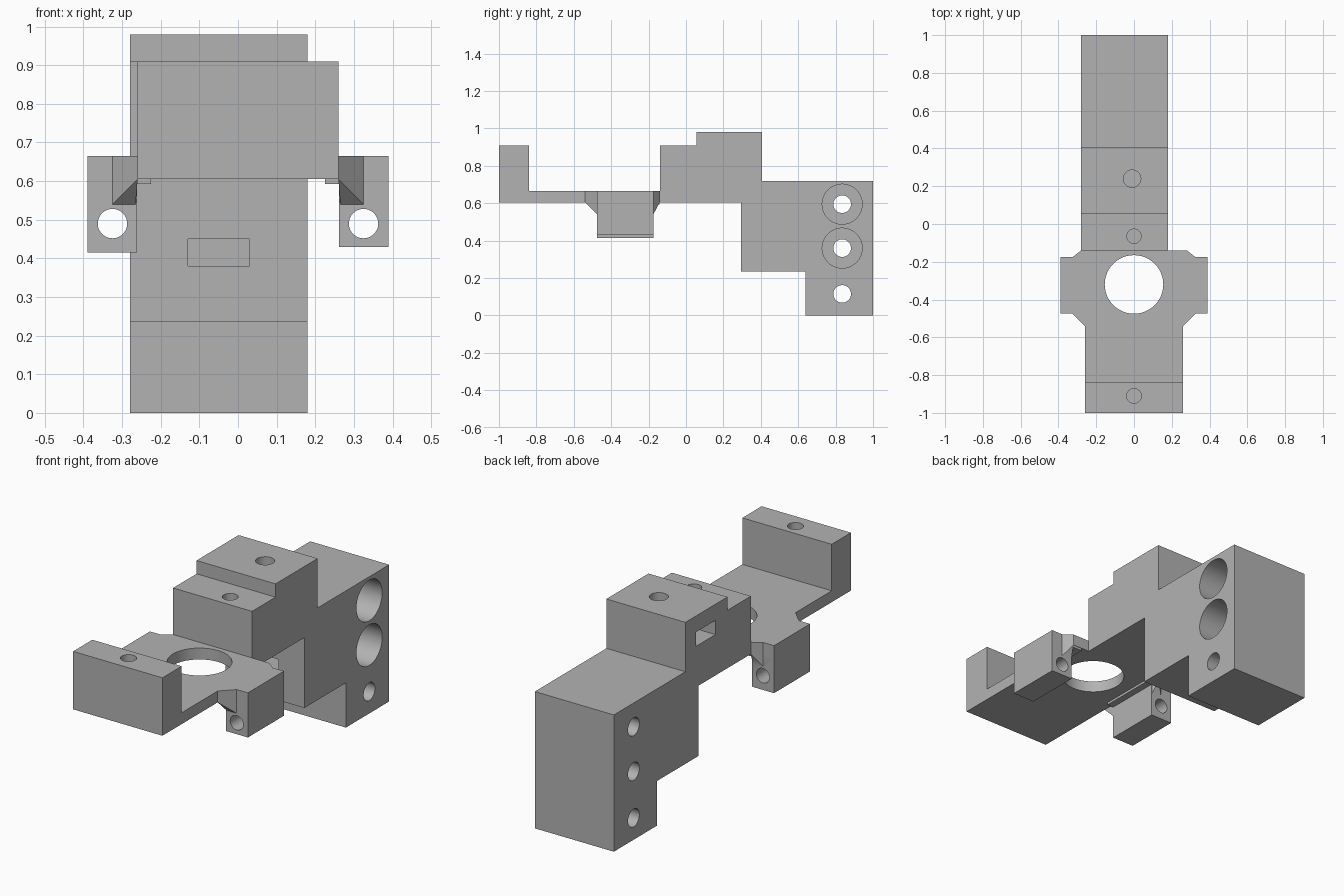
import bpy, bmesh, math
from mathutils import Vector, Matrix

cube = bpy.data.objects.get("Cube")
if cube:
    bpy.data.objects.remove(cube, do_unlink=True)

grey = bpy.data.materials.new("plain grey")
grey.use_nodes = True
grey.diffuse_color = (0.45, 0.45, 0.45, 1)
grey.node_tree.nodes["Principled BSDF"].inputs["Base Color"].default_value = (0.45, 0.45, 0.45, 1)


def finish(bm, name):
    bmesh.ops.recalc_face_normals(bm, faces=bm.faces)
    mesh = bpy.data.meshes.new(name)
    bm.to_mesh(mesh)
    bm.free()
    mesh.materials.append(grey)
    obj = bpy.data.objects.new(name, mesh)
    bpy.context.collection.objects.link(obj)
    return obj


def prism(name, outline, axis, lo, hi):
    """Extrude a 2D outline along x (outline in yz) or z (outline in xy)."""
    bm = bmesh.new()
    place = (lambda a, b: (lo, a, b)) if axis == "X" else (lambda a, b: (a, b, lo))
    face = bm.faces.new([bm.verts.new(place(a, b)) for a, b in outline])
    new = bmesh.ops.extrude_face_region(bm, geom=[face])["geom"]
    move = Vector((hi - lo, 0, 0) if axis == "X" else (0, 0, hi - lo))
    bmesh.ops.translate(bm, vec=move, verts=[v for v in new if isinstance(v, bmesh.types.BMVert)])
    return finish(bm, name)


def box(name, x0, x1, y0, y1, z0, z1):
    return prism(name, [(x0, y0), (x1, y0), (x1, y1), (x0, y1)], "Z", z0, z1)


def hull(name, points):
    bm = bmesh.new()
    for p in points:
        bm.verts.new(p)
    bmesh.ops.convex_hull(bm, input=bm.verts)
    return finish(bm, name)


def rod(center, axis, radius, length):
    turn = {"X": Matrix.Rotation(math.pi / 2, 4, "Y"),
            "Y": Matrix.Rotation(math.pi / 2, 4, "X"), "Z": Matrix()}[axis]
    bm = bmesh.new()
    bmesh.ops.create_cone(bm, cap_ends=True, segments=48, radius1=radius, radius2=radius,
                          depth=length, matrix=Matrix.Translation(center) @ turn)
    return finish(bm, "hole_cutter")


def combine(target, tool, operation):
    mod = target.modifiers.new("join", "BOOLEAN")
    mod.operation, mod.solver, mod.object = operation, "EXACT", tool
    bpy.context.view_layer.objects.active = target
    bpy.ops.object.modifier_apply(modifier=mod.name)
    bpy.data.objects.remove(tool, do_unlink=True)


def cut(target, tool):
    combine(target, tool, "DIFFERENCE")


def add(target, tool):
    combine(target, tool, "UNION")


# Stepped main body
body = prism("stepped_body", [
    (-0.14, 0.605), (-0.14, 0.91), (0.055, 0.91), (0.055, 0.98), (0.405, 0.98), (0.405, 0.72),
    (1, 0.72), (1, 0), (0.64, 0), (0.64, 0.235), (0.295, 0.235), (0.295, 0.605)], "X", -0.28, 0.18)

# Side bolt holes, the upper two counterbored from the left
for z in (0.595, 0.36, 0.115):
    cut(body, rod((0, 0.835, z), "X", 0.047, 2))
    if z > 0.2:
        cut(body, rod((0.12, 0.835, z), "X", 0.107, 0.2))

# Top screw holes and nut slots
cut(body, rod((-0.01, 0.24, 0.9), "Z", 0.046, 0.4))
cut(body, rod((0, -0.065, 0.9), "Z", 0.038, 0.4))
cut(body, box("nut_slot", -0.4, 0.07, 0.155, 0.315, 0.82, 0.895))
cut(body, box("nut_slot", -0.13, 0.03, 0.2, 0.52, 0.38, 0.45))

# Front arm plate, outline mirrored across the middle
half = [(0.26, -1), (0.26, -0.54), (0.325, -0.475), (0.39, -0.475),
        (0.39, -0.175), (0.325, -0.175), (0.28, -0.14)]
arm = prism("front_arm", half + [(-x, y) for x, y in reversed(half)], "Z", 0.605, 0.665)
add(arm, box("front_wall", -0.26, 0.26, -1, -0.84, 0.63, 0.91))

# Hanging ears with corner gussets and inner ribs
for s, bottom in ((1, 0.43), (-1, 0.415)):
    x0, x1 = sorted((s * 0.262, s * 0.39))
    add(arm, box("ear", x0, x1, -0.475, -0.175, bottom, 0.64))
    for y_tip, x_tip, y_ear in ((-0.54, 0.26, -0.475), (-0.14, 0.28, -0.175)):
        inside = -0.32
        add(arm, hull("gusset", [
            (s * x, y, z) for x, y, z in (
                (x_tip, y_tip, 0.605), (x_tip, y_tip, 0.64), (0.325, y_ear, 0.54),
                (0.325, y_ear, 0.64), (0.265, y_ear, 0.54), (0.265, y_ear, 0.64),
                (0.265, inside, 0.54), (0.325, inside, 0.54),
                (0.265, inside, 0.64), (0.325, inside, 0.64))]))
    r0, r1 = sorted((s * 0.225, s * 0.28))
    add(arm, box("rib", r0, r1, -0.475, -0.142, 0.592, 0.63))

# Arm holes: large round opening, wall screw hole, ear rod holes
cut(arm, rod((0, -0.32, 0.63), "Z", 0.155, 0.4))
cut(arm, rod((0, -0.91, 0.9), "Z", 0.039, 0.4))
for s in (1, -1):
    cut(arm, rod((s * 0.325, -0.32, 0.49), "Y", 0.038, 1))

# Smooth hole walls, keep edges sharp
for obj in (body, arm):
    bpy.ops.object.select_all(action="DESELECT")
    obj.select_set(True)
    bpy.context.view_layer.objects.active = obj
    bpy.ops.object.shade_smooth_by_angle(angle=math.radians(30))
